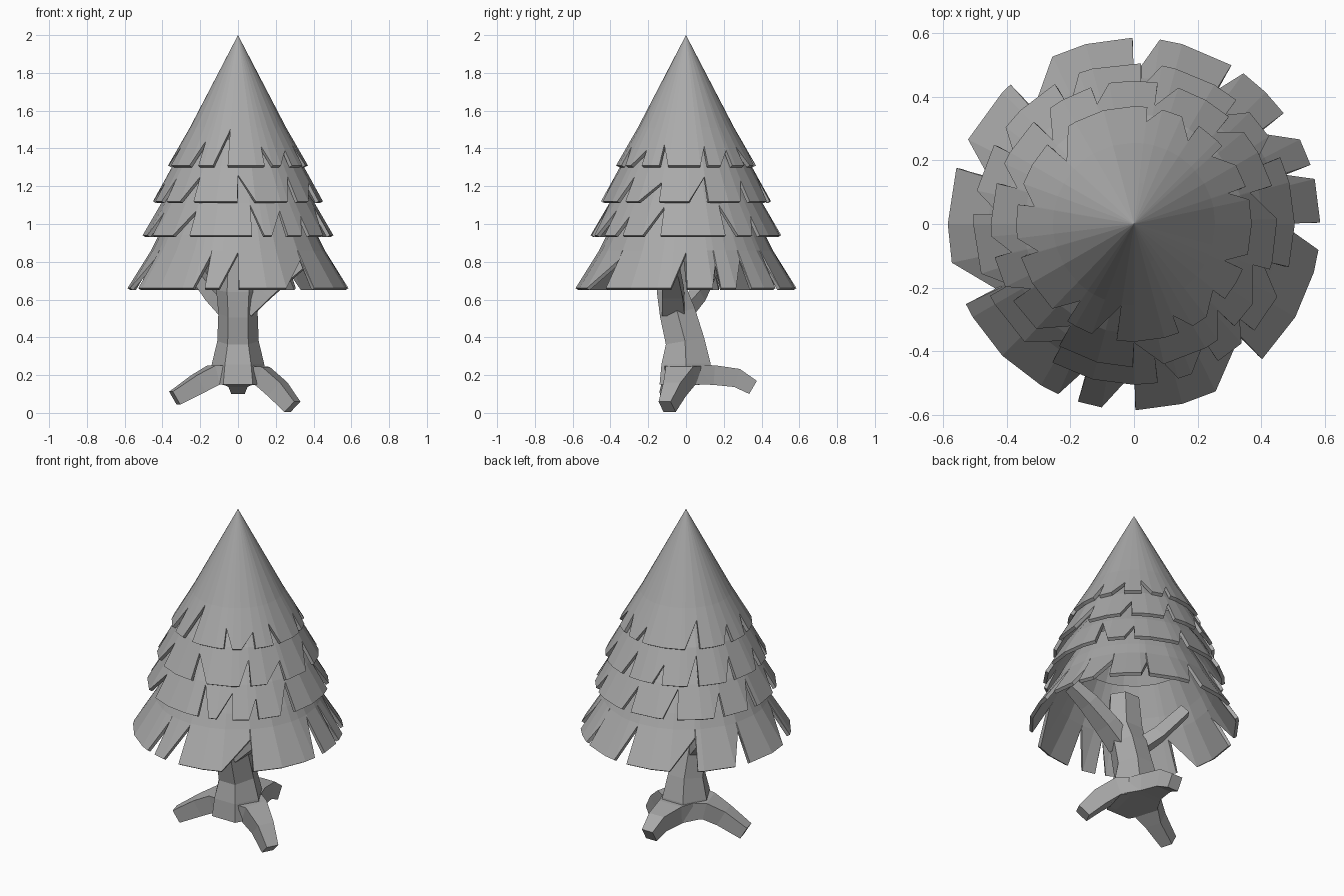
import bpy, bmesh
from math import cos, sin, radians, pi
from mathutils import Vector

cube = bpy.data.objects.get("Cube")
if cube:
    bpy.data.objects.remove(cube, do_unlink=True)

grey = bpy.data.materials.new("plain grey")
grey.use_nodes = True
colour = (0.4, 0.4, 0.4, 1)
grey.diffuse_color = colour
grey.node_tree.nodes["Principled BSDF"].inputs["Base Color"].default_value = colour


def finish(bm, name):
    mesh = bpy.data.meshes.new(name)
    bm.to_mesh(mesh)
    bm.free()
    mesh.materials.append(grey)
    obj = bpy.data.objects.new(name, mesh)
    bpy.context.collection.objects.link(obj)
    return obj


def radius_at(profile, z):
    for (r0, z0), (r1, z1) in zip(profile, profile[1:]):
        if z <= z1:
            return r0 + (r1 - r0) * (z - z0) / (z1 - z0)
    return profile[-1][0]


def tier(name, profile, notches):
    """Conical shell whose hem is slit by (start, peak, height) notches."""
    columns = []
    for start, peak, height in notches:
        side = 0.5 if peak > start else -0.5
        columns += [(start % 360, 0), (peak % 360, height), ((peak + side) % 360, 0)]
    for angle in range(0, 360, 15):
        clear = all(abs((angle - (s + p) / 2 + 180) % 360 - 180) > abs(p - s) / 2 + 3
                    for s, p, h in notches)
        if clear:
            columns.append((angle, 0))
    columns.sort()

    hem = profile[0][1]
    fold = hem + max(h for s, p, h in notches) + 0.01
    levels = [fold] + [z for r, z in profile if z > fold + 0.02]
    bm = bmesh.new()
    grid = []
    for angle, lift in columns:
        a = radians(angle)
        grid.append([bm.verts.new((radius_at(profile, z) * cos(a),
                                   radius_at(profile, z) * sin(a), z))
                     for z in [hem + lift] + levels])
    for i, col in enumerate(grid):
        nxt = grid[(i + 1) % len(grid)]
        for j in range(len(col) - 1):
            bm.faces.new((col[j], nxt[j], nxt[j + 1], col[j + 1]))
    bmesh.ops.remove_doubles(bm, verts=bm.verts[:], dist=0.0005)
    obj = finish(bm, name)
    shell = obj.modifiers.new("thickness", "SOLIDIFY")
    shell.thickness = 0.02
    shell.offset = -1


def limb(name, path, sizes, sides, up):
    """Tapered faceted tube along a path, sizes are (half width, half height)."""
    bm = bmesh.new()
    points = [Vector(p) for p in path]
    rings = []
    for i, p in enumerate(points):
        along = (points[min(i + 1, len(points) - 1)] - points[max(i - 1, 0)]).normalized()
        across = along.cross(Vector(up)).normalized()
        over = across.cross(along)
        w, h = sizes[i]
        grow = 1 / cos(pi / sides)
        ring = []
        for k in range(sides):
            a = 2 * pi * (k + 0.5) / sides
            ring.append(bm.verts.new(p + (across * w * cos(a) + over * h * sin(a)) * grow))
        rings.append(ring)
    for a, b in zip(rings, rings[1:]):
        for k in range(sides):
            n = (k + 1) % sides
            bm.faces.new((a[k], a[n], b[n], b[k]))
    bm.faces.new(rings[0][::-1])
    bm.faces.new(rings[-1])
    bmesh.ops.recalc_face_normals(bm, faces=bm.faces[:])
    finish(bm, name)


# Foliage, top to bottom
tier("foliage_top", [(0.37, 1.31), (0.255, 1.51), (0.13, 1.75), (0, 2)],
     [(249, 261, .19), (300, 293, .10), (308, 320, .08), (345, 338, .11), (12, 18, .1),
      (30, 41, .08), (66, 57, .10), (76, 83, .08), (124, 137, .14),
      (160, 170, .09), (187, 196, .10), (226, 235, .13)])
tier("foliage_upper", [(0.45, 1.12), (0.345, 1.31), (0.24, 1.45)],
     [(282, 270, .14), (227, 238, .13), (306, 314, .13), (326, 341, .1), (2, 15, .13),
      (40, 48, .11), (72, 80, .13), (100, 107, .10), (126, 134, .15), (155, 163, .12),
      (185, 193, .10), (206, 212, .12)])
tier("foliage_middle", [(0.505, 0.94), (0.4, 1.12), (0.3, 1.26)],
     [(227, 239, .13), (286, 279, .16), (291, 301, .13), (312, 318, .1), (333, 344, .15),
      (33, 25, .16), (44, 50, .1), (80, 87, .13), (110, 119, .15), (143, 150, .12),
      (168, 176, .14), (198, 206, .12)])
tier("foliage_bottom", [(0.585, 0.66), (0.5, 0.78), (0.42, 0.94), (0.33, 1.1)],
     [(352, 360, .19), (14, 18, .12), (27, 36, .15), (54, 58, .12), (82, 90, .19),
      (116, 131, .16), (153, 162, .16), (192, 205, .16), (246, 252, .17),
      (260, 270, .19), (296, 313, .15)])

# Trunk leaning forward near the top
limb("trunk",
     [(0, 0, .15), (0, 0, .26), (0, -.005, .38), (0, -.045, .53), (0, -.075, .65),
      (0, -.085, .86)],
     [(.14, .135), (.13, .12), (.103, .095), (.095, .09), (.08, .1), (.07, .085)],
     6, (1, 0, 0))

# Roots spreading from a broad hub
root_sizes = [(.13, .05), (.075, .052), (.05, .05), (.036, .04)]
limb("right_root", [(0, 0, .205), (-.13, -.035, .2), (-.21, -.065, .155), (-.335, -.1, .078)],
     root_sizes, 4, (0, 0, 1))
limb("left_root", [(0, 0, .205), (.13, -.03, .195), (.21, -.06, .125), (.288, -.1, .032)],
     root_sizes, 4, (0, 0, 1))
limb("back_root", [(0, 0, .205), (0, .15, .2), (0, .27, .185), (0, .355, .135)],
     root_sizes, 4, (0, 0, 1))

# Branches reaching into the foliage
limb("left_branch", [(.04, -.065, .55), (.14, -.07, .64), (.26, -.08, .74), (.37, -.1, .82)],
     [(.06, .05), (.055, .045), (.045, .04), (.035, .03)], 4, (0, 0, 1))
limb("right_branch", [(-.04, -.02, .53), (-.13, .06, .62), (-.25, .14, .78)],
     [(.04, .04), (.035, .035), (.03, .03)], 4, (0, 0, 1))
